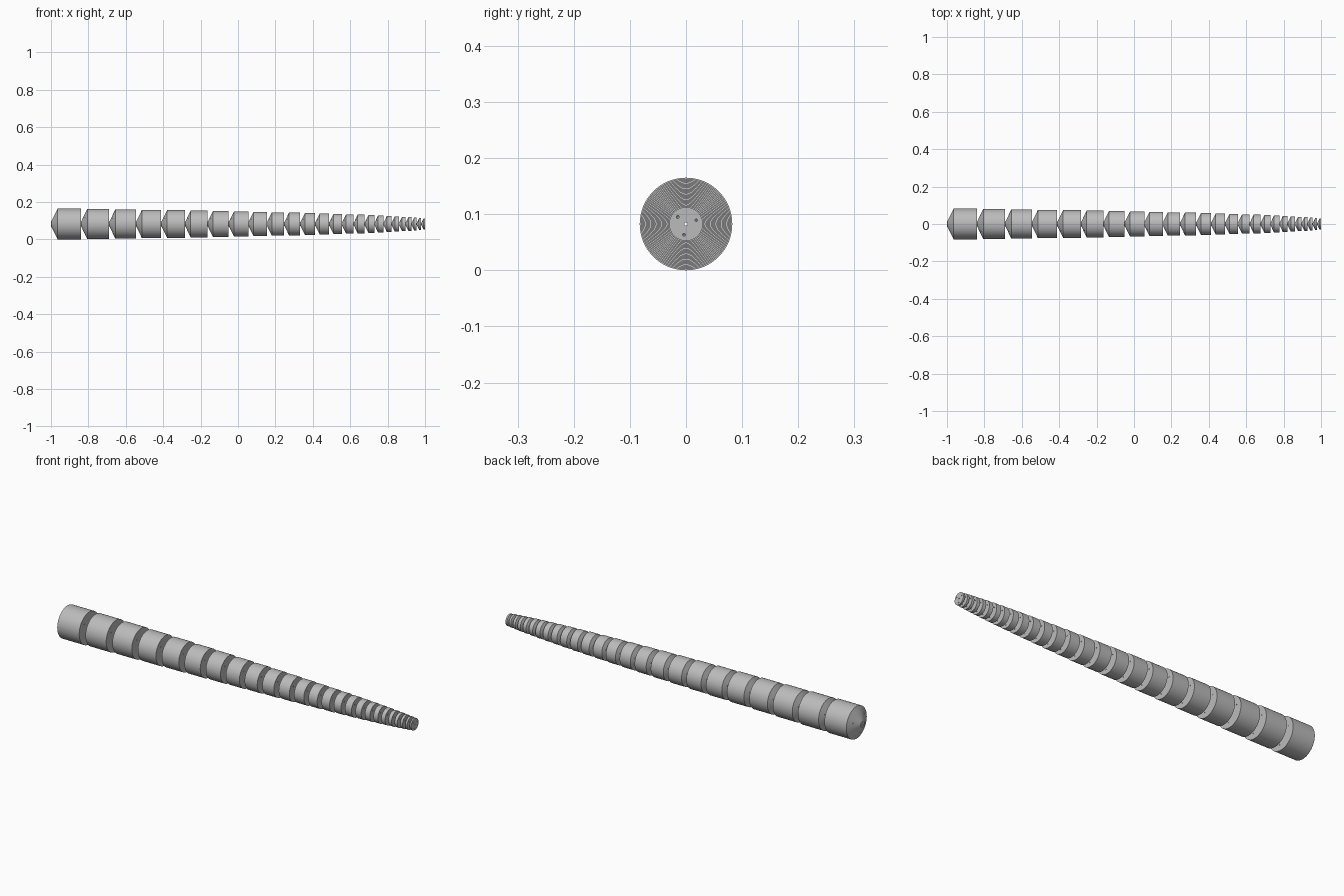
import bpy, bmesh, math
from mathutils import Vector, Matrix

if "Cube" in bpy.data.objects:
    bpy.data.objects.remove(bpy.data.objects["Cube"], do_unlink=True)

COUNT = 25
R_BIG, R_SMALL = 0.0825, 0.030
SIDES = 64
BORE = 0.003          # central hole radius
CABLE = 0.0025        # cable hole radius

grey = bpy.data.materials.new("plain grey")
grey.use_nodes = True
colour = (0.5, 0.5, 0.5, 1)
grey.diffuse_color = colour
grey.node_tree.nodes["Principled BSDF"].inputs["Base Color"].default_value = colour


def new_object(name, bm):
    mesh = bpy.data.meshes.new(name)
    bm.to_mesh(mesh)
    bm.free()
    mesh.materials.append(grey)
    obj = bpy.data.objects.new(name, mesh)
    bpy.context.collection.objects.link(obj)
    return obj


def revolve(profile):
    """Spin a closed (x, radius) outline around the x axis."""
    bm = bmesh.new()
    verts = [bm.verts.new((x, 0, r)) for x, r in profile]
    edges = [bm.edges.new((v, verts[(i + 1) % len(verts)])) for i, v in enumerate(verts)]
    bmesh.ops.spin(bm, geom=verts + edges, cent=(0, 0, 0), axis=(1, 0, 0),
                   angle=math.tau, steps=SIDES, use_duplicate=False)
    bmesh.ops.remove_doubles(bm, verts=bm.verts[:], dist=1e-6)
    bmesh.ops.recalc_face_normals(bm, faces=bm.faces[:])
    return bm


def cable_cutter(length, offset):
    """Three rods around the axis, for cutting the cable holes."""
    bm = bmesh.new()
    for degrees in (20, 140, 260):
        a = math.radians(degrees)
        place = Matrix.Translation(Vector((length / 2, offset * math.cos(a), offset * math.sin(a))))
        bmesh.ops.create_cone(bm, cap_ends=True, segments=12, radius1=CABLE, radius2=CABLE,
                              depth=length * 2, matrix=place @ Matrix.Rotation(math.pi / 2, 4, 'Y'))
    return new_object("cable_hole_cutter", bm)


# Radii shrink evenly; lengths shrink with the square of the radius
radii = [R_BIG + (R_SMALL - R_BIG) * i / (COUNT - 1) for i in range(COUNT)]
scale = 2 / sum(r * r for r in radii)

x = -1.0
for i, r in enumerate(radii):
    length = scale * r * r
    tip, neck, cone = 0.18 * r, 0.03 * r, 0.40 * r

    # Segment: short neck, cone, cylinder and flat end, with a central bore
    segment = new_object(f"segment_{i + 1}", revolve([
        (0, BORE), (0, tip), (neck, tip), (neck + cone, r), (length, r), (length, BORE)]))

    # Cable holes
    cutter = cable_cutter(length, 0.65 * r)
    cut = segment.modifiers.new("cable_holes", 'BOOLEAN')
    cut.operation = 'DIFFERENCE'
    cut.solver = 'EXACT'
    cut.object = cutter
    bpy.ops.object.select_all(action='DESELECT')
    segment.select_set(True)
    bpy.context.view_layer.objects.active = segment
    bpy.ops.object.modifier_apply(modifier=cut.name)
    bpy.data.objects.remove(cutter, do_unlink=True)

    bpy.ops.object.shade_smooth_by_angle(angle=math.radians(20))
    segment.location = (x, 0, R_BIG)
    x += length
